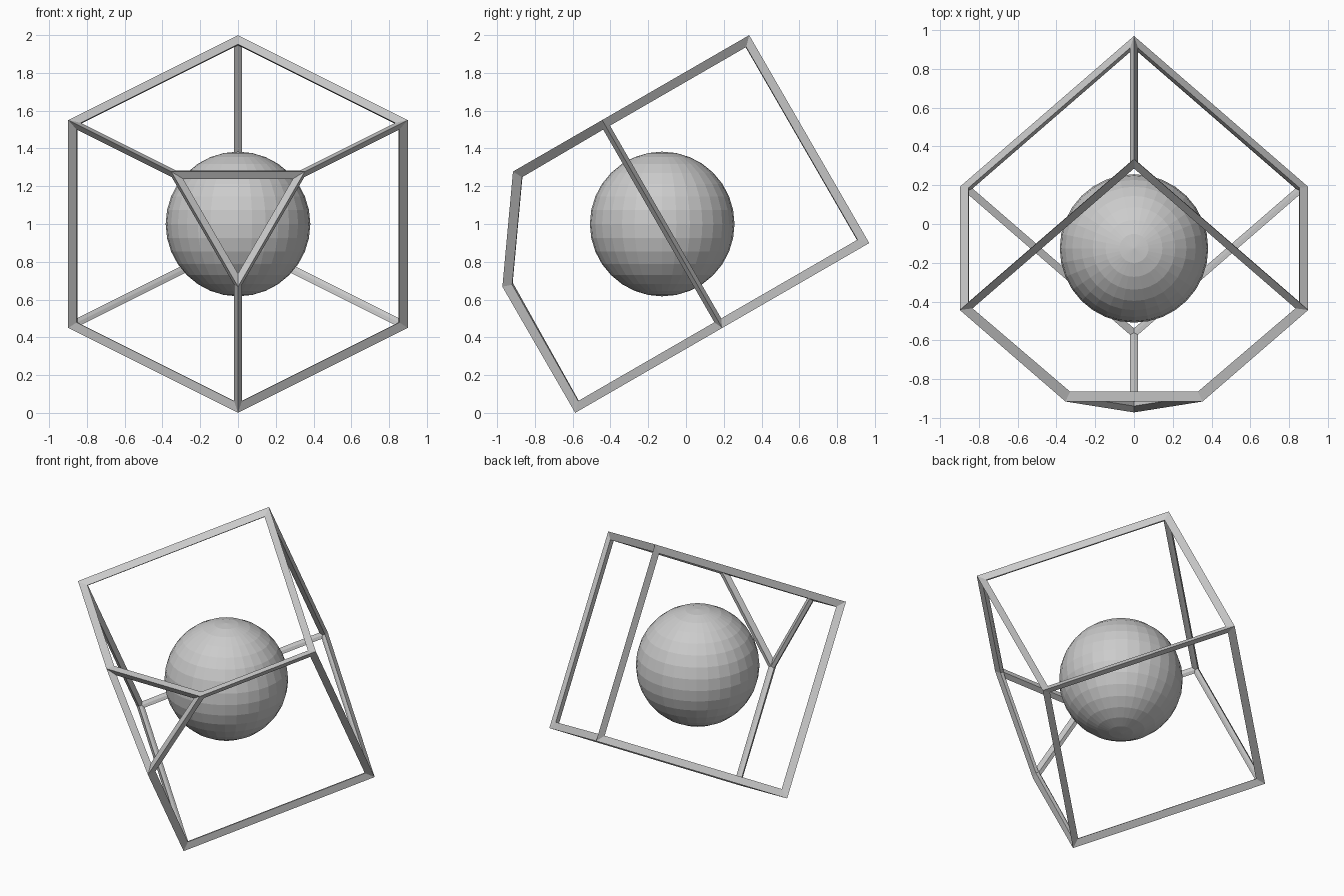
import bpy, bmesh
from math import radians, sin
from mathutils import Matrix, Vector

if "Cube" in bpy.data.objects:
    bpy.data.objects.remove(bpy.data.objects["Cube"])

EDGE, CUT, THICK = 1.271, 0.5, 0.059
CENTRE = Vector((0, -0.126, 1.0))


def add_object(name, bm):
    mesh = bpy.data.meshes.new(name)
    bm.to_mesh(mesh)
    bm.free()
    obj = bpy.data.objects.new(name, mesh)
    bpy.context.collection.objects.link(obj)
    return obj


# Solid cube with its front top corner sliced off
solid = bmesh.new()
bmesh.ops.create_cube(solid, size=EDGE)
h = EDGE / 2
bmesh.ops.bisect_plane(
    solid, geom=solid.verts[:] + solid.edges[:] + solid.faces[:],
    plane_co=Vector((-h + CUT, -h, h)), plane_no=Vector((-1, -1, 1)), clear_outer=True)
bmesh.ops.holes_fill(solid, edges=[e for e in solid.edges if e.is_boundary])
bmesh.ops.recalc_face_normals(solid, faces=solid.faces[:])

# Stand it on a corner: quarter-diagonal turn, then lean
turn = Matrix.Rotation(radians(30), 4, 'X') @ Matrix.Rotation(radians(45), 4, 'Z')
bmesh.ops.transform(solid, matrix=Matrix.Translation(CENTRE) @ turn, verts=solid.verts[:])
solid.normal_update()

# Wire frame: every edge becomes a four-sided strut
frame = bmesh.new()
outer = {v: frame.verts.new(v.co) for v in solid.verts}
inner = {v: frame.verts.new(v.co - v.normal * THICK) for v in solid.verts}
for face in solid.faces:
    middle = {}
    for loop in face.loops:
        v = loop.vert
        a = (loop.link_loop_prev.vert.co - v.co).normalized()
        b = (loop.link_loop_next.vert.co - v.co).normalized()
        inset = (a + b).normalized() * (THICK / 2 / sin(a.angle(b) / 2))
        middle[v] = frame.verts.new(v.co - v.normal * THICK / 2 + inset)
    for loop in face.loops:
        p, q = loop.vert, loop.link_loop_next.vert
        frame.faces.new((outer[p], outer[q], middle[q], middle[p]))
        frame.faces.new((middle[p], middle[q], inner[q], inner[p]))
solid.free()
bmesh.ops.recalc_face_normals(frame, faces=frame.faces[:])
add_object("cube_frame", frame)

# Faceted ball floating in the middle
ball = bmesh.new()
bmesh.ops.create_uvsphere(ball, u_segments=32, v_segments=16, radius=0.383)
add_object("ball", ball).location = CENTRE
